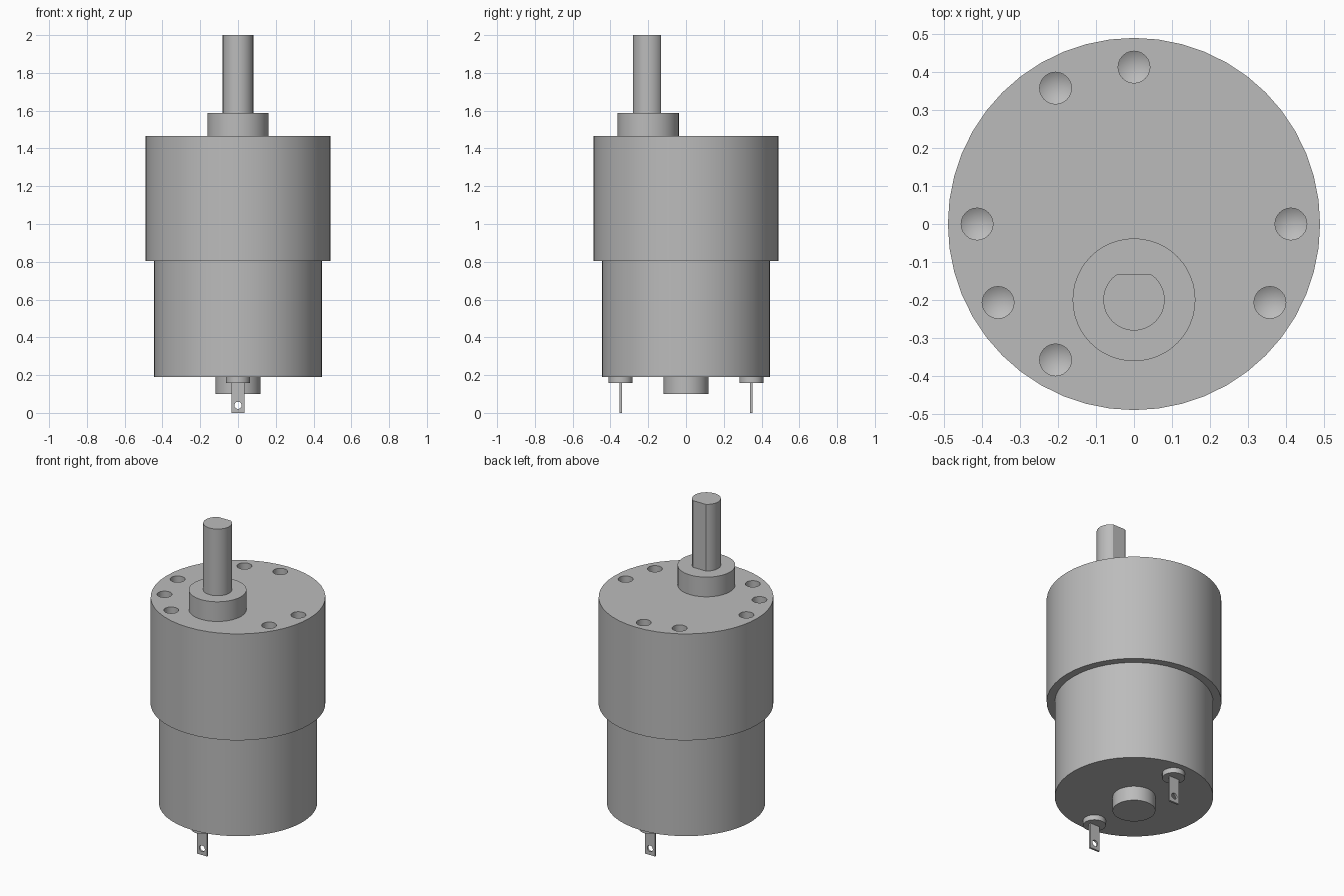
import bpy, bmesh, math
from mathutils import Matrix

default = bpy.data.objects.get("Cube")
if default:
    bpy.data.objects.remove(default, do_unlink=True)

grey = bpy.data.materials.new("metal grey")
grey.use_nodes = True
GREY = (0.5, 0.5, 0.5, 1)
grey.diffuse_color = GREY
grey.node_tree.nodes["Principled BSDF"].inputs["Base Color"].default_value = GREY


def make_object(name, bm):
    bmesh.ops.recalc_face_normals(bm, faces=bm.faces)
    mesh = bpy.data.meshes.new(name)
    bm.to_mesh(mesh)
    bm.free()
    mesh.materials.append(grey)
    obj = bpy.data.objects.new(name, mesh)
    bpy.context.collection.objects.link(obj)
    return obj


def add_cylinder(bm, radius, z0, z1, x=0, y=0, sides=48, bottom_radius=None):
    r0 = radius if bottom_radius is None else bottom_radius
    return bmesh.ops.create_cone(
        bm, cap_ends=True, segments=sides, radius1=r0, radius2=radius,
        depth=z1 - z0, matrix=Matrix.Translation((x, y, (z0 + z1) / 2)))


def cylinder(name, *args, **kwargs):
    bm = bmesh.new()
    add_cylinder(bm, *args, **kwargs)
    return make_object(name, bm)


def select_only(obj):
    bpy.ops.object.select_all(action="DESELECT")
    obj.select_set(True)
    bpy.context.view_layer.objects.active = obj


def cut(obj, cutter):
    select_only(obj)
    mod = obj.modifiers.new("cut", "BOOLEAN")
    mod.operation = "DIFFERENCE"
    mod.solver = "EXACT"
    mod.object = cutter
    bpy.ops.object.modifier_apply(modifier=mod.name)
    bpy.data.objects.remove(cutter, do_unlink=True)


def smooth(obj):
    select_only(obj)
    bpy.ops.object.shade_smooth_by_angle(angle=math.radians(25))


# Main housings
CAN_BOTTOM, STEP, TOP = 0.19, 0.805, 1.465
motor_can = cylinder("motor_can", 0.445, CAN_BOTTOM, STEP)
gearbox = cylinder("gearbox", 0.491, STEP, TOP)

# Drilled mounting holes with conical bottoms
HOLE_R, HOLE_DEPTH, TIP = 0.042, 0.08, 0.025
bm = bmesh.new()
for degrees in (0, 90, 120, 180, 210, 240, 330):
    a = math.radians(degrees)
    hx, hy = 0.414 * math.cos(a), 0.414 * math.sin(a)
    drill = add_cylinder(bm, HOLE_R, TOP - HOLE_DEPTH, TOP + 0.05, hx, hy, 24)
    low = [v for v in drill["verts"] if v.co.z < TOP]
    base = next(f for f in low[0].link_faces if all(v in low for v in f.verts))
    tip = bmesh.ops.poke(bm, faces=[base])["verts"][0]
    tip.co.z -= TIP
drills = make_object("hole_cutter", bm)
drills.hide_render = True
cut(gearbox, drills)

# Offset output boss and D-shaped shaft
SHAFT_Y = -0.2
boss = cylinder("output_boss", 0.162, TOP, 1.587, y=SHAFT_Y)
bm = bmesh.new()
add_cylinder(bm, 0.081, 1.587, 2, y=SHAFT_Y)
flat = bmesh.ops.bisect_plane(
    bm, geom=bm.verts[:] + bm.edges[:] + bm.faces[:],
    plane_co=(0, SHAFT_Y + 0.068, 0), plane_no=(0, 1, 0), clear_outer=True)
bmesh.ops.holes_fill(bm, edges=[e for e in bm.edges if e.is_boundary])
shaft = make_object("output_shaft", bm)

# Rear bearing cap
rear_cap = cylinder("rear_bearing_cap", 0.12, 0.10, CAN_BOTTOM)

# Pair of terminals, each a collar and a pierced blade
collars = []
for side, y in (("front", -0.346), ("back", 0.346)):
    collars.append(cylinder(side + "_terminal_collar", 0.064, 0.158, CAN_BOTTOM, y=y, sides=32))
    bm = bmesh.new()
    bmesh.ops.create_cube(bm, size=1, matrix=Matrix.Translation((0, y, 0.079))
                          @ Matrix.Diagonal((0.068, 0.012, 0.158, 1)))
    blade = make_object(side + "_terminal_blade", bm)
    bm = bmesh.new()
    bmesh.ops.create_cone(bm, cap_ends=True, segments=20, radius1=0.019, radius2=0.019,
                          depth=0.1, matrix=Matrix.Translation((0, y, 0.04))
                          @ Matrix.Rotation(math.pi / 2, 4, "X"))
    punch = make_object("blade_cutter", bm)
    punch.hide_render = True
    cut(blade, punch)
    collars.append(blade)

for part in [motor_can, gearbox, boss, shaft, rear_cap] + collars:
    smooth(part)
